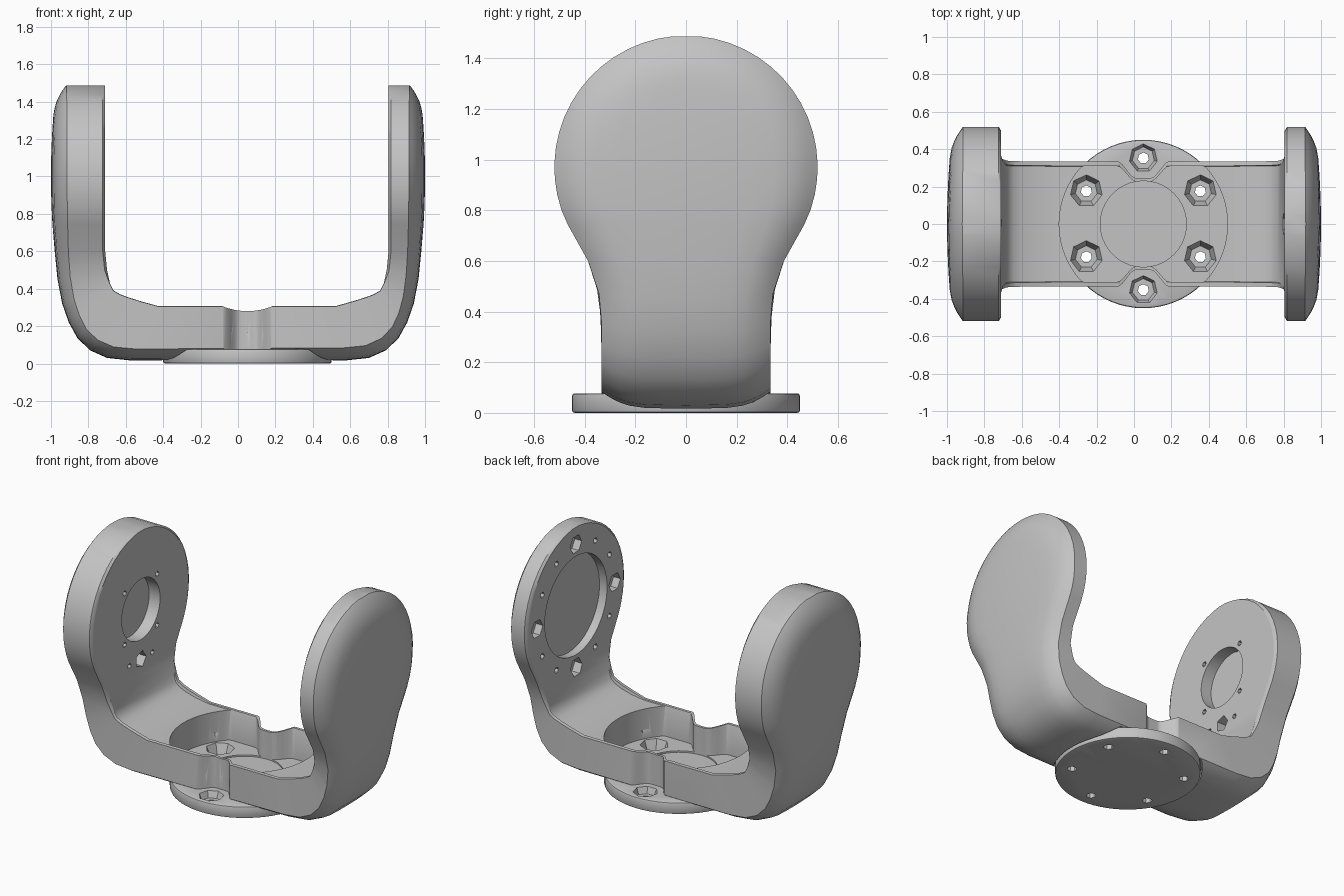
import bpy, bmesh, math
from mathutils import Vector, Matrix

cube = bpy.data.objects.get("Cube")
if cube:
    bpy.data.objects.remove(cube, do_unlink=True)

grey = bpy.data.materials.new("plain grey")
grey.use_nodes = True
grey.diffuse_color = (0.55, 0.55, 0.55, 1)
grey.node_tree.nodes["Principled BSDF"].inputs["Base Color"].default_value = (0.55, 0.55, 0.55, 1)

ARM_Z, ARM_R = 0.97, 0.52      # centre and radius of the rounded arm heads
BASE_X = 0.05                  # centre of the mounting flange
NECK = [(0.76, 0.476), (0.68, 0.432), (0.6, 0.387), (0.54, 0.363), (0.48, 0.347), (0.4, 0.337), (0.3, 0.333)]
TURNS = {'X': Matrix.Rotation(math.pi / 2, 4, 'Y'), 'Y': Matrix.Rotation(math.pi / 2, 4, 'X'), 'Z': Matrix()}


def make_object(name, bm):
    bmesh.ops.recalc_face_normals(bm, faces=bm.faces)
    mesh = bpy.data.meshes.new(name)
    bm.to_mesh(mesh)
    bm.free()
    mesh.materials.append(grey)
    obj = bpy.data.objects.new(name, mesh)
    bpy.context.collection.objects.link(obj)
    return obj


def activate(obj):
    bpy.ops.object.select_all(action='DESELECT')
    obj.select_set(True)
    bpy.context.view_layer.objects.active = obj


def cylinder(bm, axis, centre, r1, r2, depth, sides):
    bmesh.ops.create_cone(bm, cap_ends=True, segments=sides, radius1=r1, radius2=r2,
                          depth=depth, matrix=Matrix.Translation(centre) @ TURNS[axis])


def cut(obj, bm):
    cutter = make_object("cutter", bm)
    cutter.hide_render = True
    mod = obj.modifiers.new("cut", 'BOOLEAN')
    mod.operation, mod.solver, mod.object = 'DIFFERENCE', 'EXACT', cutter
    activate(obj)
    bpy.ops.object.modifier_apply(modifier=mod.name)
    bpy.data.objects.remove(cutter, do_unlink=True)


def cut_cylinders(obj, axis, items):
    """items: (centre, r1, r2, depth, sides)"""
    bm = bmesh.new()
    for item in items:
        cylinder(bm, axis, *item)
    cut(obj, bm)


def cut_prism(obj, outline, bottom):
    bm = bmesh.new()
    floor = bm.faces.new([bm.verts.new((x, y, bottom)) for x, y in outline])
    top = bmesh.ops.extrude_face_region(bm, geom=[floor])
    bmesh.ops.translate(bm, vec=(0, 0, 0.5), verts=[v for v in top["geom"] if isinstance(v, bmesh.types.BMVert)])
    cut(obj, bm)


def half_width(z):
    if z >= NECK[0][0]:
        return math.sqrt(max(ARM_R ** 2 - (z - ARM_Z) ** 2, 0))
    for (z1, w1), (z2, w2) in zip(NECK, NECK[1:]):
        if z >= z2:
            return w2 + (w1 - w2) * (z - z2) / (z1 - z2)
    return NECK[-1][1]


def edge_drop(y, z, w):
    """Rounds the outer skin towards its outline."""
    e = ARM_R - math.hypot(y, z - ARM_Z) if z > ARM_Z else w - abs(y)
    k = max(0, 1 - e / 0.17)
    return 0.055 * k ** 2.2 + 0.03 * min(1, abs(y) / 0.5) ** 2


# Stations along one side of the yoke: (inner point, outer point, channel depth)
def side_stations(sign, inner_x):
    rows = []
    for i in range(17):
        z = ARM_Z + ARM_R * math.cos(0.1 + i * 0.12)
        rows.append((inner_x, z, 1 - 0.12 * (z - 1) ** 2, z, 0))
    bend = [(0, .6, .98, .6, 0), (.01, .5, .965, .45, 0), (.025, .43, .94, .32, .004),
            (.045, .39, .905, .22, .012), (.08, .37, .858, .135, .02), (.12, .355, .79, .07, .022),
            (.19, .333, .7, .03, .018), (.28, .308, .58, .017, .006)]
    rows += [(inner_x - d, zi, xo, zo, f) for d, zi, xo, zo, f in bend]
    return [(Vector((sign * a, 0, b)), Vector((sign * c, 0, d)), f) for a, b, c, d, f in rows]


# Yoke: lofted strip of two round-headed arms and a base with thin raised lips
stations = side_stations(-1, 0.71) + side_stations(1, 0.805)[::-1]
spread = [1, .98, .95, .91, .86, .78, .68, .5, .25, 0]
spread += [-t for t in spread[-2::-1]]
bm = bmesh.new()
rings = []
for inner, outer, channel in stations:
    wi, wo = half_width(inner.z), half_width(outer.z)
    out = (outer - inner).normalized()
    lip = min(0.022, wi * 0.4)
    chamfer = out * (lip * 0.6 if inner.z > 0.45 else 0.002)
    Y = Vector((0, 1, 0))
    floor = inner + out * channel
    pts = [floor - Y * (wi - lip - 0.003), floor + Y * (wi - lip - 0.003),
           inner + Y * (wi - lip), inner + Y * wi + chamfer]
    for t in spread:
        y = t * wo
        pts.append(outer + Y * y - out * edge_drop(y, outer.z, wo))
    pts += [inner - Y * wi + chamfer, inner - Y * (wi - lip)]
    rings.append([bm.verts.new(p) for p in pts])
for a, c in zip(rings, rings[1:]):
    for i in range(len(a)):
        j = (i + 1) % len(a)
        bm.faces.new((a[i], a[j], c[j], c[i]))
bm.faces.new(rings[0])
bm.faces.new(rings[-1])
yoke = make_object("yoke", bm)


# Base pocket: a circle clipped by the side walls, which bend in around two bolts
def wall_bend(dx):
    t = min(1, max(0, (0.14 - abs(dx)) / 0.1))
    return t * t * (3 - 2 * t)


half = []
for i in range(65):
    dx = -0.45 * math.cos(math.pi * i / 64)
    round_y = math.sqrt(max(0.45 ** 2 - dx ** 2, 0))
    half.append((BASE_X + dx, min(0.31 - 0.083 * wall_bend(dx), round_y)))
cut_prism(yoke, half + [(x, -y) for x, y in half[-2:0:-1]], 0.105)
cut_cylinders(yoke, 'Z', [((BASE_X, 0, 0.19), 0.23, 0.23, 0.19, 40)])

# Outer notches around the two side bolts, with the wall dipping above them
steps = [-0.14 + 0.28 * i / 20 for i in range(21)]
for side in (-1, 1):
    notch = [(BASE_X + dx, side * (0.336 - 0.09 * wall_bend(dx))) for dx in steps]
    cut_prism(yoke, notch + [(BASE_X + 0.14, side * 0.5), (BASE_X - 0.14, side * 0.5)], 0.07)
cut_cylinders(yoke, 'Y', [((BASE_X, s * 0.3, 0.63), 0.35, 0.35, 0.2, 96) for s in (-1, 1)])

# Round seat under the base that receives the flange
cut_cylinders(yoke, 'Z', [((BASE_X, 0, 0), 0.46, 0.46, 0.15, 64)])

# Mounting flange
bm = bmesh.new()
cylinder(bm, 'Z', (BASE_X, 0, 0.0385), 0.45, 0.45, 0.077, 64)
flange = make_object("mounting_flange", bm)
bevel = flange.modifiers.new("bevel", 'BEVEL')
bevel.width, bevel.segments = 0.01, 2
activate(flange)
bpy.ops.object.modifier_apply(modifier="bevel")

# Six countersunk bolt holes through base and flange
bolts = [(BASE_X + 0.352 * math.sin(k * math.pi / 3), 0.352 * math.cos(k * math.pi / 3)) for k in range(6)]
for part in (yoke, flange):
    cut_cylinders(part, 'Z', [((x, y, 0.1), 0.06, 0.11, 0.13, 7) for x, y in bolts])
    cut_cylinders(part, 'Z', [((x, y, 0), 0.03, 0.03, 0.2, 7) for x, y in bolts])

# Right arm: bearing hole, screw holes and cable opening
face = -0.71
small = [(s * 0.17, ARM_Z + t * 0.17) for s in (-1, 1) for t in (-1, 1)]
small += [(s * 0.12, 0.64) for s in (-1, 1)]
holes = [((face, y, z), 0.018, 0.018, 0.12, 6) for y, z in small]
holes += [((face, 0, ARM_Z), 0.2, 0.2, 0.16, 40), ((face, 0, 0.64), 0.055, 0.055, 0.14, 5)]
cut_cylinders(yoke, 'X', holes)

# Left arm: wide recess with a ring of large and small holes
face = 0.805
holes = [((face, 0, ARM_Z), 0.325, 0.325, 0.11, 56)]
for k in range(12):
    a = k * math.pi / 6
    r = 0.02 if k % 3 else 0.06
    holes.append(((face, 0.405 * math.sin(a), ARM_Z + 0.405 * math.cos(a)), r, r, 0.1, 6))
cut_cylinders(yoke, 'X', holes)

for part in (yoke, flange):
    activate(part)
    bpy.ops.object.shade_smooth_by_angle(angle=math.radians(35))
